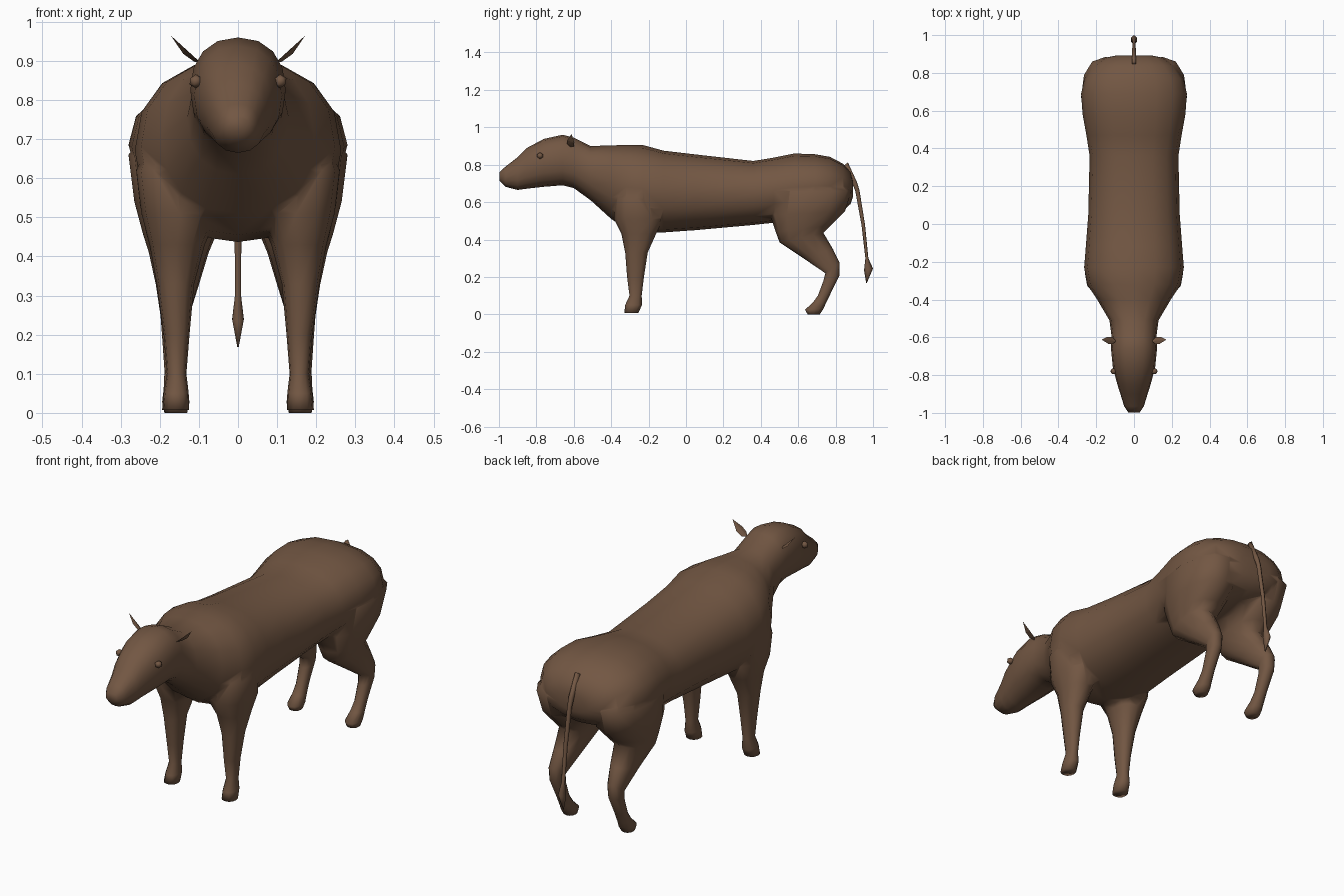
import bpy, bmesh, math
from mathutils import Vector

brown = bpy.data.materials.new("brown hide")
brown.diffuse_color = (0.17, 0.095, 0.056, 1)


def finish(bm, name, smooth=True):
    bmesh.ops.recalc_face_normals(bm, faces=bm.faces[:])
    for f in bm.faces:
        f.smooth = smooth
    me = bpy.data.meshes.new(name)
    bm.to_mesh(me)
    bm.free()
    me.materials.append(brown)
    ob = bpy.data.objects.new(name, me)
    bpy.context.collection.objects.link(ob)
    return ob


def loft(name, rings, n=14, power=2.2, side=1):
    """Skin rings given as two side-view points (y, z) and the x extent."""
    bm = bmesh.new()
    loops = []
    for y0, z0, y1, z1, xa, xb in rings:
        loop = []
        for i in range(n):
            a = 2 * math.pi * i / n
            c, s = math.cos(a), math.sin(a)
            c = math.copysign(abs(c) ** (2 / power), c)
            s = math.copysign(abs(s) ** (2 / power), s)
            loop.append(bm.verts.new((side * ((xa + xb) / 2 + s * (xb - xa) / 2),
                                      (y0 + y1) / 2 + c * (y1 - y0) / 2,
                                      (z0 + z1) / 2 + c * (z1 - z0) / 2)))
        loops.append(loop)
    for a, b in zip(loops, loops[1:]):
        for i in range(n):
            j = (i + 1) % n
            bm.faces.new((a[i], a[j], b[j], b[i]))
    bm.faces.new(loops[0])
    bm.faces.new(loops[-1])
    return finish(bm, name)


# Head, neck and trunk: y, top, bottom, half width
trunk = [(-0.998, 0.76, 0.715, 0.03), (-0.965, 0.79, 0.682, 0.052),
         (-0.90, 0.84, 0.665, 0.072), (-0.85, 0.89, 0.672, 0.088),
         (-0.76, 0.938, 0.682, 0.112), (-0.66, 0.96, 0.69, 0.122),
         (-0.60, 0.945, 0.675, 0.118), (-0.51, 0.90, 0.61, 0.13),
         (-0.40, 0.903, 0.51, 0.195), (-0.32, 0.906, 0.455, 0.248),
         (-0.23, 0.905, 0.437, 0.264), (-0.12, 0.875, 0.438, 0.255),
         (0.05, 0.855, 0.45, 0.242), (0.36, 0.82, 0.478, 0.235),
         (0.47, 0.838, 0.49, 0.252), (0.58, 0.86, 0.50, 0.272),
         (0.69, 0.856, 0.515, 0.28), (0.77, 0.842, 0.53, 0.262),
         (0.84, 0.805, 0.555, 0.215), (0.88, 0.76, 0.59, 0.155),
         (0.893, 0.71, 0.63, 0.09)]
body = loft("body_and_head", [(y, t, y, b, -w, w) for y, t, b, w in trunk],
            16, 2.25)

# Legs: front y/z, back y/z, inner x, outer x
front = [(-0.34, 0.76, -0.18, 0.76, 0.08, 0.20), (-0.38, 0.62, -0.14, 0.62, 0.06, 0.26),
         (-0.385, 0.51, -0.12, 0.51, 0.05, 0.247), (-0.345, 0.43, -0.16, 0.43, 0.085, 0.226),
         (-0.325, 0.33, -0.205, 0.33, 0.112, 0.208), (-0.315, 0.2, -0.225, 0.2, 0.124, 0.19),
         (-0.302, 0.1, -0.237, 0.1, 0.132, 0.182), (-0.325, 0.05, -0.235, 0.05, 0.126, 0.19),
         (-0.33, 0.008, -0.255, 0.008, 0.125, 0.194)]
hind = [(0.52, 0.77, 0.80, 0.77, 0.06, 0.20), (0.46, 0.66, 0.885, 0.66, 0.02, 0.28),
        (0.45, 0.53, 0.85, 0.55, 0.03, 0.265), (0.48, 0.44, 0.775, 0.475, 0.055, 0.243),
        (0.50, 0.385, 0.735, 0.435, 0.075, 0.228), (0.62, 0.305, 0.785, 0.35, 0.1, 0.21),
        (0.745, 0.22, 0.822, 0.275, 0.125, 0.198), (0.735, 0.18, 0.822, 0.21, 0.13, 0.194),
        (0.705, 0.10, 0.775, 0.115, 0.134, 0.188), (0.68, 0.065, 0.748, 0.06, 0.13, 0.19),
        (0.637, 0.025, 0.735, 0.03, 0.124, 0.194), (0.65, 0.0, 0.715, 0.0, 0.13, 0.188)]
legs = [loft(nm, r, 12, 2.3, s) for nm, r in (("front_leg", front), ("hind_leg", hind))
        for s in (-1, 1)]

# Merge the legs into the body so that it is one skin
bpy.context.view_layer.objects.active = body
for leg in legs:
    m = body.modifiers.new("join_leg", 'BOOLEAN')
    m.operation, m.solver, m.object = 'UNION', 'EXACT', leg
    bpy.ops.object.modifier_apply(modifier=m.name)
    bpy.data.objects.remove(leg)
for p in body.data.polygons:
    p.use_smooth = True

for s in (-1, 1):
    # Eye
    bm = bmesh.new()
    bmesh.ops.create_icosphere(bm, subdivisions=1, radius=0.018)
    for v in bm.verts:
        v.co += Vector((s * 0.108, -0.78, 0.848))
    finish(bm, "eye")
    # Ear: thin bent leaf
    bm = bmesh.new()
    for x, y, z in ((0.095, -0.62, 0.895), (0.112, -0.60, 0.898), (0.112, -0.635, 0.91),
                    (0.14, -0.597, 0.918), (0.135, -0.635, 0.93), (0.172, -0.612, 0.965)):
        bm.verts.new((s * x, y, z))
    bmesh.ops.convex_hull(bm, input=bm.verts[:])
    finish(bm, "ear", False)

# Tail with tuft
tail = [(0.835, 0.79, 0.866, 0.812, 0.012), (0.88, 0.72, 0.917, 0.70, 0.013),
        (0.905, 0.66, 0.928, 0.66, 0.011), (0.938, 0.48, 0.957, 0.48, 0.01),
        (0.959, 0.30, 0.975, 0.30, 0.009), (0.952, 0.235, 1.0, 0.245, 0.017),
        (0.963, 0.168, 0.967, 0.168, 0.002)]
loft("tail", [(a, b, c, d, -w, w) for a, b, c, d, w in tail], 6, 2)
